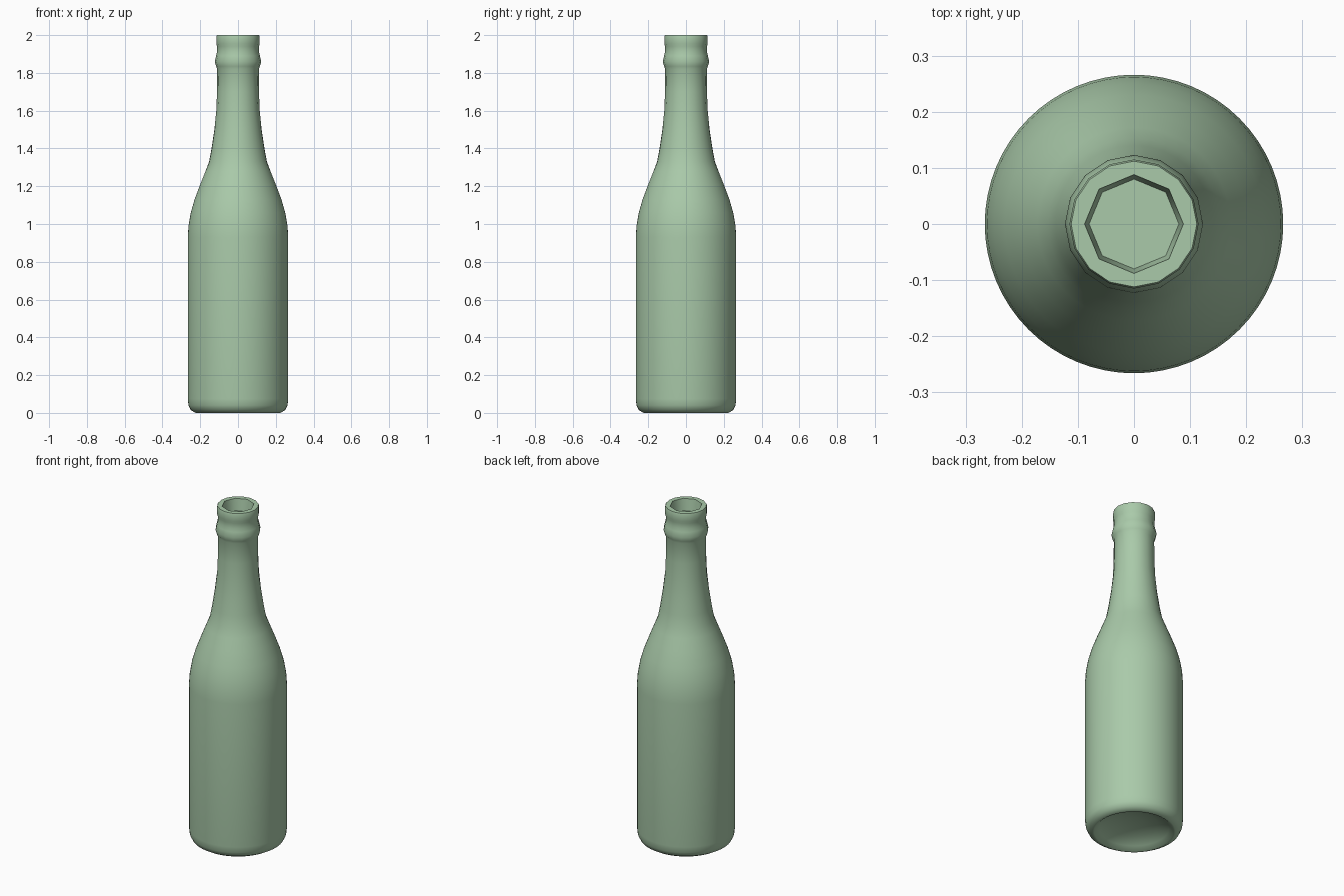
import bpy, bmesh
from math import cos, sin, pi

old = bpy.data.objects.get("Cube")
if old:
    bpy.data.objects.remove(old)

# Green glass colour
glass = bpy.data.materials.new("pale_green_glass")
glass.use_nodes = True
GREEN = (0.40, 0.59, 0.40, 1)
glass.diffuse_color = GREEN
glass.node_tree.nodes["Principled BSDF"].inputs["Base Color"].default_value = GREEN


def ring(bm, radius, z, sides):
    return [bm.verts.new((radius * cos(2 * pi * i / sides),
                          radius * sin(2 * pi * i / sides), z)) for i in range(sides)]


def join(bm, low, high):
    """Skin two rings; one may have a whole multiple of the other's sides."""
    n = min(len(low), len(high))
    a, b = len(low) // n, len(high) // n
    for i in range(n):
        bottom = [low[(i * a + k) % len(low)] for k in range(a + 1)]
        top = [high[(i * b + k) % len(high)] for k in range(b + 1)]
        bm.faces.new(bottom + top[::-1])


def lathe(name, sections, cap_start=False, cap_end=False):
    bm = bmesh.new()
    rings = [ring(bm, *s) for s in sections]
    for low, high in zip(rings, rings[1:]):
        join(bm, low, high)
    if cap_start:
        bm.faces.new(rings[0][::-1])
    if cap_end:
        bm.faces.new(rings[-1])
    mesh = bpy.data.meshes.new(name)
    bm.to_mesh(mesh)
    bm.free()
    mesh.materials.append(glass)
    obj = bpy.data.objects.new(name, mesh)
    bpy.context.collection.objects.link(obj)
    bpy.ops.object.select_all(action='DESELECT')
    bpy.context.view_layer.objects.active = obj
    obj.select_set(True)
    bpy.ops.object.shade_smooth_by_angle(angle=pi / 4)
    return obj


# Profile sections: (radius, height)
punt = [(0.05, 0.06), (0.13, 0.045), (0.19, 0.02), (0.215, 0)]
body = [(0.225, 0), (0.25, 0.015), (0.262, 0.04), (0.266, 0.075), (0.266, 0.93),
        (0.262, 0.99), (0.25, 1.06), (0.23, 1.13), (0.2, 1.21), (0.172, 1.28)]
shoulder = [(0.153, 1.33), (0.14, 1.4), (0.125, 1.5)]
neck = [(0.115, 1.6), (0.111, 1.7), (0.11, 1.82), (0.116, 1.835), (0.123, 1.86),
        (0.116, 1.89), (0.111, 1.91), (0.111, 1.94), (0.115, 1.955), (0.115, 1.99),
        (0.112, 2.0)]
mouth = [(0.088, 2.0), (0.08, 1.93)]

# Whole bottle, with fewer sides toward the mouth
lathe("bottle",
      [(r, z, 64) for r, z in punt + body] + [(r, z, 32) for r, z in shoulder]
      + [(r, z, 16) for r, z in neck] + [(r, z, 8) for r, z in mouth],
      cap_start=True, cap_end=True)
